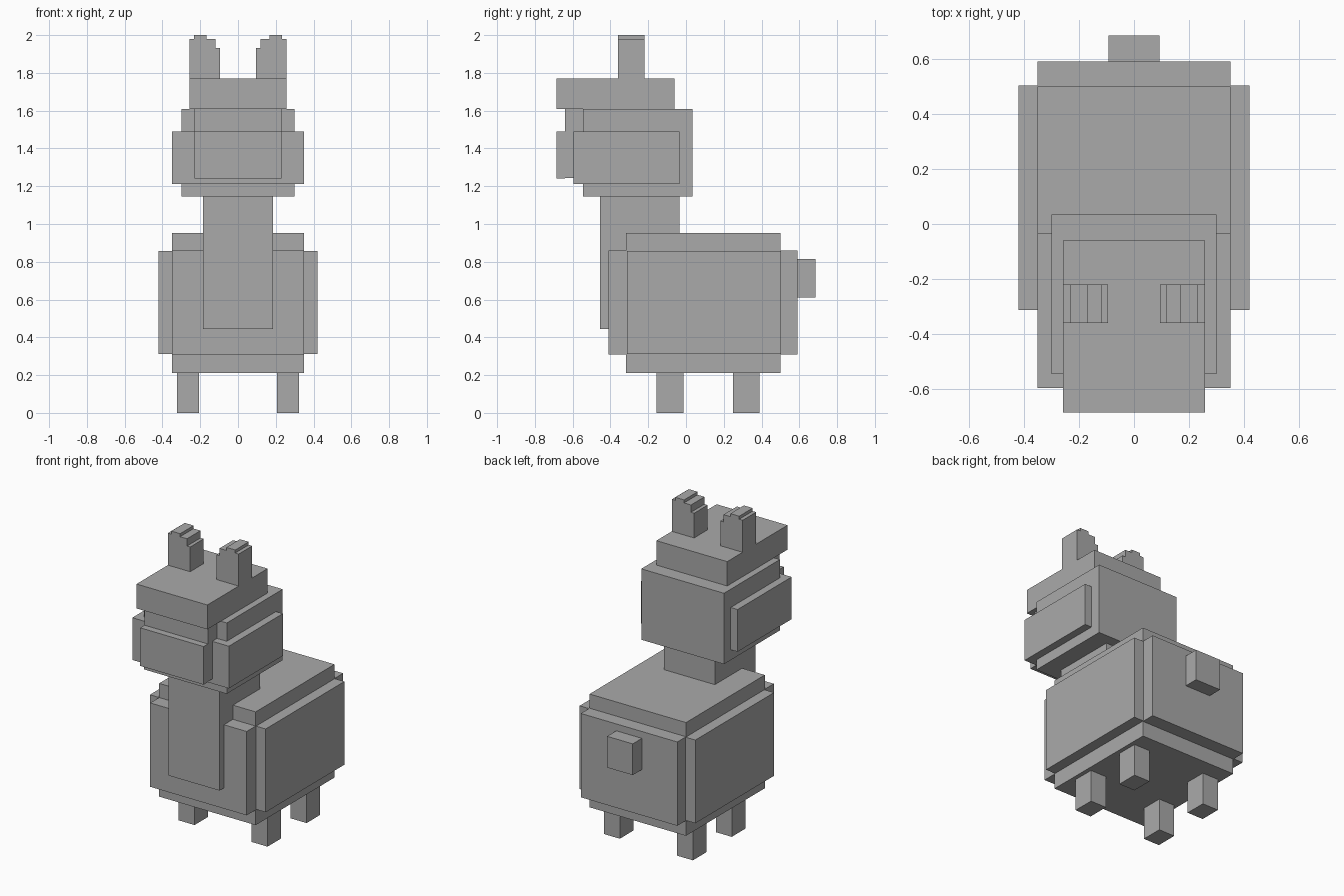
import bpy
import bmesh

if "Cube" in bpy.data.objects:
    bpy.data.objects.remove(bpy.data.objects["Cube"])

# One plain colour for the whole animal
wool = bpy.data.materials.new("plain_grey")
wool.diffuse_color = (0.4, 0.4, 0.4, 1)
wool.use_nodes = True
wool.node_tree.nodes["Principled BSDF"].inputs["Base Color"].default_value = wool.diffuse_color


def finish(name, bm):
    bmesh.ops.recalc_face_normals(bm, faces=bm.faces)
    mesh = bpy.data.meshes.new(name)
    bm.to_mesh(mesh)
    bm.free()
    mesh.materials.append(wool)
    obj = bpy.data.objects.new(name, mesh)
    bpy.context.collection.objects.link(obj)
    return obj


def box(name, x, y, z):
    """Block spanning the (low, high) pairs on each axis."""
    bm = bmesh.new()
    bmesh.ops.create_cube(bm, size=1)
    for v in bm.verts:
        v.co = [lo + (c + 0.5) * (hi - lo) for c, (lo, hi) in zip(v.co, (x, y, z))]
    return finish(name, bm)


def block(name, half_width, y, z):
    return box(name, (-half_width, half_width), y, z)


# Body: three crossing blocks give the stepped edges
block("body_length", 0.35, (-0.41, 0.59), (0.31, 0.86))
block("body_height", 0.35, (-0.317, 0.50), (0.21, 0.953))
block("body_width", 0.42, (-0.313, 0.503), (0.312, 0.858))
block("tail", 0.093, (0.59, 0.685), (0.61, 0.815))

# Neck and head
block("neck", 0.185, (-0.455, -0.035), (0.445, 1.145))
block("head", 0.30, (-0.545, 0.035), (1.145, 1.61))
block("cheeks", 0.35, (-0.595, -0.035), (1.213, 1.49))
block("face", 0.23, (-0.64, -0.50), (1.243, 1.61))
block("muzzle", 0.23, (-0.685, -0.64), (1.24, 1.49))
block("hair", 0.257, (-0.685, -0.06), (1.61, 1.77))

# Legs
for side, s in (("left", -1), ("right", 1)):
    for end, y in (("front", (-0.155, -0.013)), ("back", (0.25, 0.39))):
        box(f"{end}_{side}_leg", sorted((s * 0.207, s * 0.323)), y, (0, 0.21))

# Ears: stepped outline extruded front to back
outline = [(0.095, 1.77), (0.257, 1.77), (0.257, 1.98), (0.232, 1.98),
           (0.232, 2.0), (0.168, 2.0), (0.168, 1.98), (0.118, 1.98),
           (0.118, 1.932), (0.095, 1.932)]
for side, s in (("left", -1), ("right", 1)):
    bm = bmesh.new()
    face = bm.faces.new([bm.verts.new((s * x, -0.36, z)) for x, z in outline])
    ext = bmesh.ops.extrude_face_region(bm, geom=[face])
    for v in ext["geom"]:
        if isinstance(v, bmesh.types.BMVert):
            v.co.y = -0.22
    # keep the front cap so the ear is closed
    finish(f"{side}_ear", bm)
